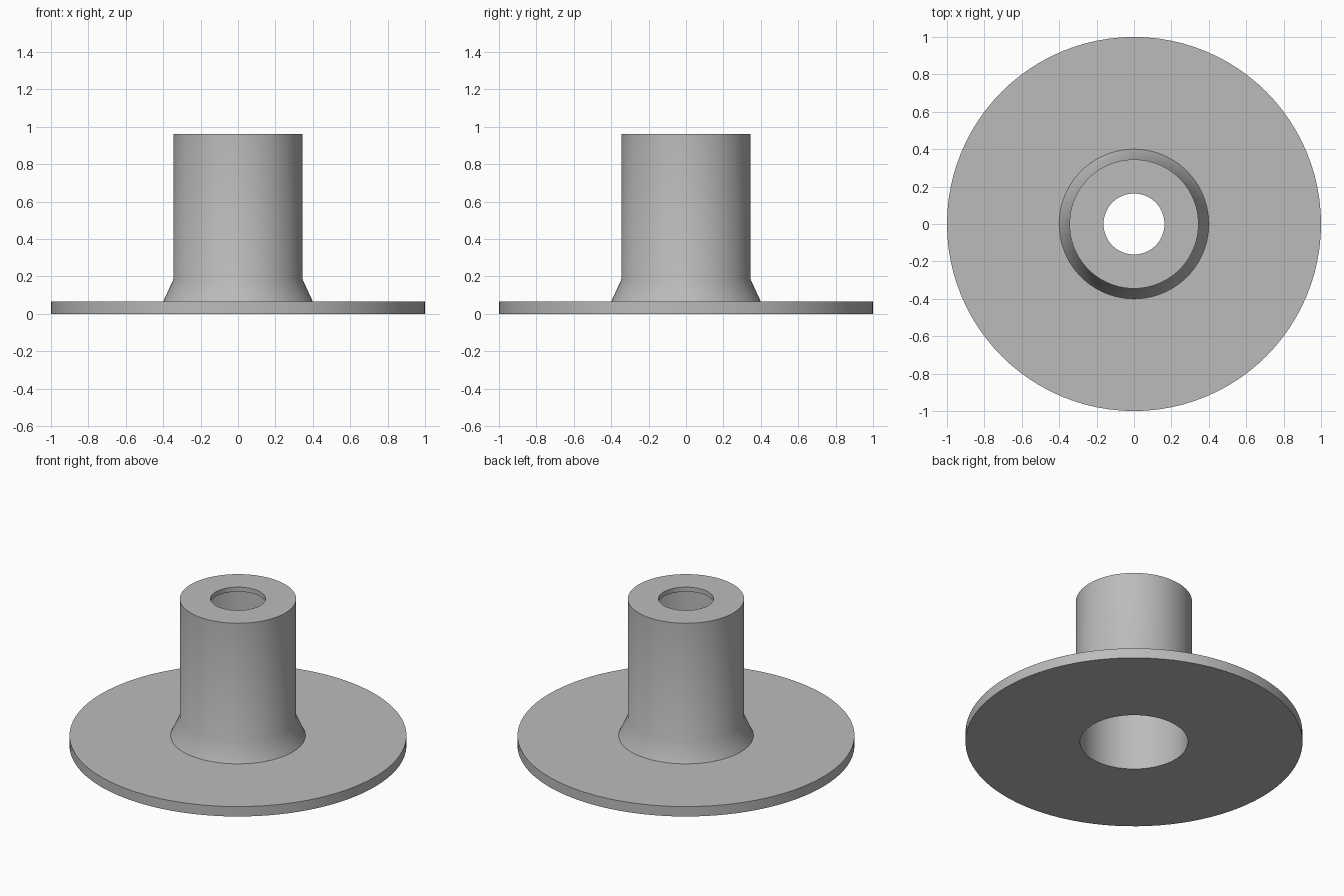
import bpy
import bmesh
import math

SEGMENTS = 96

cube = bpy.data.objects.get("Cube")
if cube:
    bpy.data.objects.remove(cube, do_unlink=True)

# Single grey material
grey = bpy.data.materials.new("plain grey")
grey.use_nodes = True
colour = (0.5, 0.5, 0.5, 1)
grey.diffuse_color = colour
grey.node_tree.nodes["Principled BSDF"].inputs["Base Color"].default_value = colour


def lathe(name, profile):
    """Spin a closed (radius, height) outline around the z axis."""
    bm = bmesh.new()
    verts = [bm.verts.new((r, 0, z)) for r, z in profile]
    edges = [bm.edges.new((a, b)) for a, b in zip(verts, verts[1:] + verts[:1])]
    bmesh.ops.spin(bm, geom=verts + edges, cent=(0, 0, 0), axis=(0, 0, 1),
                   angle=math.tau, steps=SEGMENTS, use_merge=True)
    bmesh.ops.remove_doubles(bm, verts=bm.verts, dist=0.0001)
    bmesh.ops.recalc_face_normals(bm, faces=bm.faces)
    mesh = bpy.data.meshes.new(name)
    bm.to_mesh(mesh)
    bm.free()
    mesh.materials.append(grey)
    obj = bpy.data.objects.new(name, mesh)
    bpy.context.collection.objects.link(obj)
    bpy.ops.object.select_all(action="DESELECT")
    obj.select_set(True)
    bpy.context.view_layer.objects.active = obj
    bpy.ops.object.shade_smooth_by_angle(angle=math.radians(30))
    return obj


# Flange, flared collar, hollow tube and lipped top as one turned part
lathe("flanged_sleeve", [
    (0.32, 0), (1, 0), (1, 0.065),          # flange underside and rim
    (0.40, 0.065), (0.345, 0.185),          # flared collar
    (0.345, 0.96), (0.163, 0.96),           # tube wall and top
    (0.163, 0.93), (0.32, 0.93),            # lip around the top opening
])
